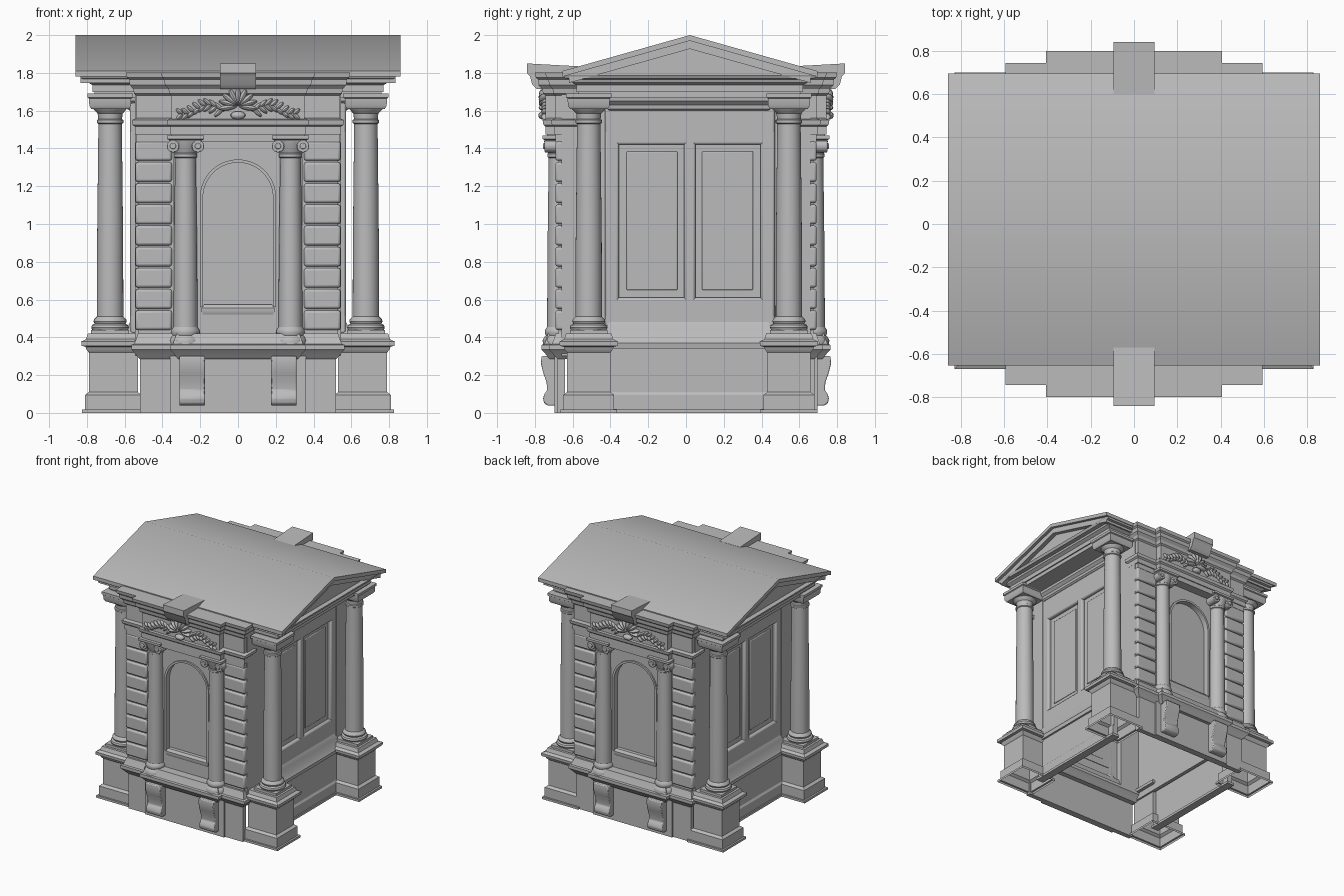
import bpy, bmesh, math
from mathutils import Matrix, Vector

if "Cube" in bpy.data.objects:
    bpy.data.objects.remove(bpy.data.objects["Cube"])

stone = bpy.data.materials.new("grey_stone")
stone.use_nodes = True
COLOUR = (0.5, 0.5, 0.5, 1)
stone.diffuse_color = COLOUR
stone.node_tree.nodes["Principled BSDF"].inputs["Base Color"].default_value = COLOUR
made = []
SHIFT = 0.015   # the columned body sits slightly off centre in depth


def finish(name, bm, mirror="xy", bevel=0, shift=0):
    """Turn a bmesh into an object, mirrored over the listed axes."""
    bmesh.ops.recalc_face_normals(bm, faces=bm.faces)
    mesh = bpy.data.meshes.new(name)
    bm.to_mesh(mesh)
    bm.free()
    mesh.materials.append(stone)
    obj = bpy.data.objects.new(name, mesh)
    obj.location.y = shift
    bpy.context.collection.objects.link(obj)
    if bevel:
        mod = obj.modifiers.new("Bevel", "BEVEL")
        mod.width, mod.segments = bevel, 2
    if mirror:
        mod = obj.modifiers.new("Mirror", "MIRROR")
        mod.use_axis = ("x" in mirror, "y" in mirror, False)
        mod.use_mirror_merge = False
    made.append(obj)
    return obj


def stack(name, x0, x1, y0, y1, profile, caps=(True, True), **kw):
    """Rectangular moulding: rings at (height, outward offset)."""
    bm = bmesh.new()
    rings = []
    for z, o in profile:
        corners = ((x0 - o, y0 - o), (x1 + o, y0 - o), (x1 + o, y1 + o), (x0 - o, y1 + o))
        rings.append([bm.verts.new((x, y, z)) for x, y in corners])
    for a, b in zip(rings, rings[1:]):
        for i in range(4):
            j = (i + 1) % 4
            bm.faces.new((a[i], a[j], b[j], b[i]))
    if caps[0]:
        bm.faces.new(rings[0])
    if caps[1]:
        bm.faces.new(rings[-1])
    return finish(name, bm, **kw)


def box(name, x0, x1, y0, y1, z0, z1, **kw):
    return stack(name, x0, x1, y0, y1, [(z0, 0), (z1, 0)], **kw)


def prism(name, points, axis, a, b, **kw):
    """Extrude a 2D outline along x (points are y,z) or y (points are x,z)."""
    bm = bmesh.new()
    place = (lambda p, t: (t, p[0], p[1])) if axis == "x" else (lambda p, t: (p[0], t, p[1]))
    face = bm.faces.new([bm.verts.new(place(p, a)) for p in points])
    new = bmesh.ops.extrude_face_region(bm, geom=[face])["geom"]
    step = Vector(place((0, 0), b - a))
    bmesh.ops.translate(bm, vec=step, verts=[v for v in new if isinstance(v, bmesh.types.BMVert)])
    return finish(name, bm, **kw)


def lathe(name, profile, cx, cy, **kw):
    """Spin (radius, height) pairs about a vertical axis."""
    bm = bmesh.new()
    verts = [bm.verts.new((cx + r, cy, z)) for r, z in profile]
    edges = [bm.edges.new(pair) for pair in zip(verts, verts[1:])]
    bmesh.ops.spin(bm, geom=verts + edges, cent=(cx, cy, 0), axis=(0, 0, 1),
                   angle=math.tau, steps=32, use_merge=True)
    bmesh.ops.remove_doubles(bm, verts=bm.verts, dist=0.0005)
    return finish(name, bm, **kw)


def blobs(name, items, **kw):
    """Carved relief from stretched spheres: (x, y, z, length, width, depth, angle)."""
    bm = bmesh.new()
    for x, y, z, l, w, d, ang in items:
        m = (Matrix.Translation((x, y, z)) @ Matrix.Rotation(-ang, 4, "Y")
             @ Matrix.Diagonal((l, d, w, 1)))
        bmesh.ops.create_uvsphere(bm, u_segments=12, v_segments=8, radius=1, matrix=m)
    return finish(name, bm, **kw)


# Roof and pediments
def gable(name, half, top, low, thick, x):
    pts = [(-half, low), (0, top), (half, low), (half, low - thick), (0, top - thick), (-half, low - thick)]
    prism(name, pts, "x", -x, x, mirror="", shift=0.02)

gable("roof", 0.675, 2.0, 1.81, 0.03, 0.86)
gable("raking_cornice", 0.64, 1.972, 1.792, 0.045, 0.835)
prism("tympanum", [(-0.6, 1.77), (0, 1.95), (0.6, 1.77)], "x", -0.80, 0.80, mirror="", shift=0.02)

# Entablature carried by the corner columns
stack("main_entablature", -0.77, 0.77, -0.60, 0.60,
      [(1.67, -0.01), (1.70, -0.01), (1.70, 0), (1.735, 0), (1.75, 0.025), (1.765, 0.03),
       (1.77, 0.06), (1.79, 0.07)], mirror="", shift=0.02)

# Corner columns on pedestals
CX, CY = 0.677, 0.53
stack("pedestal", 0.53, 0.79, -0.645, -0.415,
      [(0, 0.035), (0.018, 0.035), (0.018, 0.02), (0.095, 0.02), (0.11, 0), (0.32, 0),
       (0.335, 0.012), (0.35, 0.018), (0.355, 0.038), (0.378, 0.04), (0.39, 0.015), (0.42, 0.005)],
      caps=(False, True), shift=SHIFT)
box("column_plinth", CX - 0.1, CX + 0.1, -CY - 0.1, -CY + 0.1, 0.41, 0.44, shift=SHIFT)
lathe("corner_column",
      [(0.095, 0.44), (0.1, 0.452), (0.095, 0.465), (0.082, 0.472), (0.088, 0.485), (0.085, 0.495),
       (0.07, 0.51), (0.069, 0.9), (0.062, 1.53), (0.07, 1.535), (0.07, 1.55), (0.063, 1.555),
       (0.066, 1.585), (0.09, 1.61), (0.1, 1.63)], CX, -CY, shift=SHIFT)
stack("column_capital", CX - 0.1, CX + 0.1, -CY - 0.1, -CY + 0.1,
      [(1.61, 0), (1.625, 0.01), (1.665, 0.012), (1.67, 0.02), (1.69, 0.02)], shift=SHIFT)

# Side walls with two sunken panels
box("side_wall", 0.515, 0.545, -0.66, 0.66, 0.3, 1.69, mirror="x")
def side_strip(name, y0, y1, z0, z1):
    box(name, 0.53, 0.572, y0, y1, z0, z1, mirror="x", bevel=0.012, shift=0.02)

for y0, y1 in ((-0.45, -0.375), (-0.03, 0.03), (0.375, 0.45)):
    side_strip("side_panel_stile", y0, y1, 0.5, 1.5)
side_strip("side_panel_top_rail", -0.45, 0.45, 1.42, 1.66)
side_strip("side_panel_bottom_rail", -0.45, 0.45, 0.42, 0.61)
for k in (-1, 1):
    c = k * 0.2
    box("side_panel_field", 0.53, 0.552, c - 0.135, c + 0.135, 0.65, 1.385, mirror="x", bevel=0.006, shift=0.02)
stack("side_top_moulding", 0.53, 0.575, -0.42, 0.42,
      [(1.60, 0), (1.61, 0.012), (1.63, 0.015), (1.65, 0.035), (1.69, 0.04)], mirror="x", shift=SHIFT)
stack("side_sill", 0.56, 0.58, -0.43, 0.43,
      [(0.34, 0.03), (0.37, 0.035), (0.39, 0.02), (0.45, 0.008), (0.48, -0.008)], mirror="x", shift=SHIFT)
box("side_base", 0.56, 0.595, -0.45, 0.45, 0, 0.36, mirror="x", shift=SHIFT)
stack("side_plinth", 0.56, 0.605, -0.45, 0.45, [(0, 0.01), (0.02, 0.01), (0.02, 0), (0.095, 0), (0.11, -0.01)],
      mirror="x", shift=SHIFT)

# Front and back bays: base and ledge
box("bay_base", -0.52, 0.52, -0.68, -0.64, 0, 0.32, mirror="y")
box("bay_base_centre", -0.36, 0.36, -0.695, -0.65, 0, 0.32, mirror="y")
LEDGE = [(0.285, -0.03), (0.30, -0.015), (0.32, 0), (0.335, 0.015), (0.36, 0.015), (0.365, 0), (0.39, -0.01), (0.42, -0.02)]
stack("bay_ledge", -0.55, 0.55, -0.71, -0.57, LEDGE, mirror="y")
stack("bay_ledge_centre", -0.345, 0.345, -0.75, -0.62, LEDGE, mirror="y")
prism("console", [(-0.66, 0.30), (-0.765, 0.30), (-0.768, 0.26), (-0.755, 0.21), (-0.738, 0.16),
                  (-0.735, 0.12), (-0.75, 0.10), (-0.757, 0.075), (-0.75, 0.05), (-0.73, 0.038), (-0.66, 0.04)],
      "x", 0.175, 0.31, bevel=0.006)

# Rusticated piers
box("pier_core", 0.34, 0.528, -0.675, -0.56, 0.36, 1.46)
COURSES = 9
for i in range(COURSES):
    z = 0.435 + i * 0.112
    box("rusticated_block", 0.35, 0.543, -0.692, -0.57, z + 0.004, z + 0.108, bevel=0.013)

# Arched niche between the piers
R, SPRING, SILL = 0.185, 1.14, 0.56
arch = [(R * math.sin(a), SPRING + R * math.cos(a)) for a in (math.pi / 2 * i / 14 for i in range(15))]
prism("niche_wall", arch + [(R, SILL), (0, SILL), (0, 0.36), (0.37, 0.36), (0.37, 1.46), (0, 1.46)],
      "y", -0.66, -0.61)
box("niche_back", -0.25, 0.25, -0.625, -0.605, 0.5, 1.4, mirror="y")
stack("niche_sill", -R, R, -0.66, -0.61, [(0.52, 0), (0.535, 0.008), (0.555, 0.008), (0.575, -0.006)], mirror="y")
outer = [(x * 1.09, SPRING + (z - SPRING) * 1.09) for x, z in arch]
prism("niche_architrave", arch + [(R, SILL), (R * 1.09, SILL)] + outer[::-1], "y", -0.672, -0.65)

# Engaged columns with scrolled capitals
EX, EY = 0.278, -0.672
lathe("engaged_column",
      [(0.085, 0.36), (0.087, 0.385), (0.08, 0.4), (0.07, 0.41), (0.076, 0.425), (0.074, 0.44),
       (0.063, 0.455), (0.062, 0.8), (0.055, 1.35), (0.062, 1.355), (0.062, 1.37), (0.057, 1.375),
       (0.075, 1.42), (0.08, 1.44)], EX, EY)
stack("engaged_abacus", EX - 0.08, EX + 0.08, EY - 0.07, EY + 0.07,
      [(1.425, 0), (1.445, 0.008), (1.45, 0.018), (1.468, 0.018)])
for side in (-1, 1):
    cx, cz = EX + side * 0.066, 1.412
    for name, r, y in (("volute", 0.033, -0.748), ("volute_eye", 0.016, -0.756)):
        ring = [(cx + r * math.cos(a), cz + r * math.sin(a)) for a in (math.tau * i / 20 for i in range(20))]
        prism(name, ring, "y", y, -0.65, bevel=0.004)

# Bay entablature: architrave, frieze and cornice, stepping forward in the middle
ARCHITRAVE = [(1.435, 0), (1.475, 0), (1.475, 0.008), (1.515, 0.008), (1.525, 0.02), (1.55, 0.024), (1.56, 0)]
CORNICE = [(1.55, 0), (1.68, 0), (1.69, 0.012), (1.715, 0.016), (1.735, 0.035), (1.765, 0.038), (1.775, 0.05), (1.802, 0.055)]
for name, half, front in (("bay", 0.538, -0.69), ("bay_centre", 0.352, -0.735)):
    stack(name + "_architrave", -half, half, front, -0.58, ARCHITRAVE, mirror="y")
    stack(name + "_cornice", -half, half, front - (0.01 if half < 0.5 else 0), -0.58, CORNICE, mirror="y")
prism("keystone", [(-0.57, 1.78), (-0.57, 1.835), (-0.842, 1.85), (-0.842, 1.80), (-0.825, 1.78),
                   (-0.815, 1.74), (-0.79, 1.715), (-0.7, 1.715)], "x", -0.095, 0.095, mirror="y")

# Carved scallop shell and leaf sprays on the frieze
ribs = []
for i in range(9):
    a = math.radians(-10 + 25 * i)
    ribs.append((0.055 * math.cos(a), -0.752, 1.625 + 0.05 * math.sin(a), 0.05, 0.015, 0.028, a))
ribs.append((0, -0.757, 1.575, 0.04, 0.022, 0.025, 0))
blobs("scallop_shell", ribs, mirror="y")
leaves = []
for i in range(8):
    t = i / 7
    x, z = 0.1 + 0.21 * t, 1.605 + 0.025 * math.sin(t * math.pi * 1.6)
    for tilt in (0.75, -0.75):
        leaves.append((x, -0.747, z + 0.018 * tilt, 0.034 - 0.012 * t, 0.011, 0.018, tilt))
blobs("leaf_spray", leaves)

# Smooth the rounded parts, keep the mouldings crisp
bpy.ops.object.select_all(action="DESELECT")
for obj in made:
    obj.select_set(True)
bpy.context.view_layer.objects.active = made[0]
bpy.ops.object.shade_smooth_by_angle(angle=math.radians(33))
